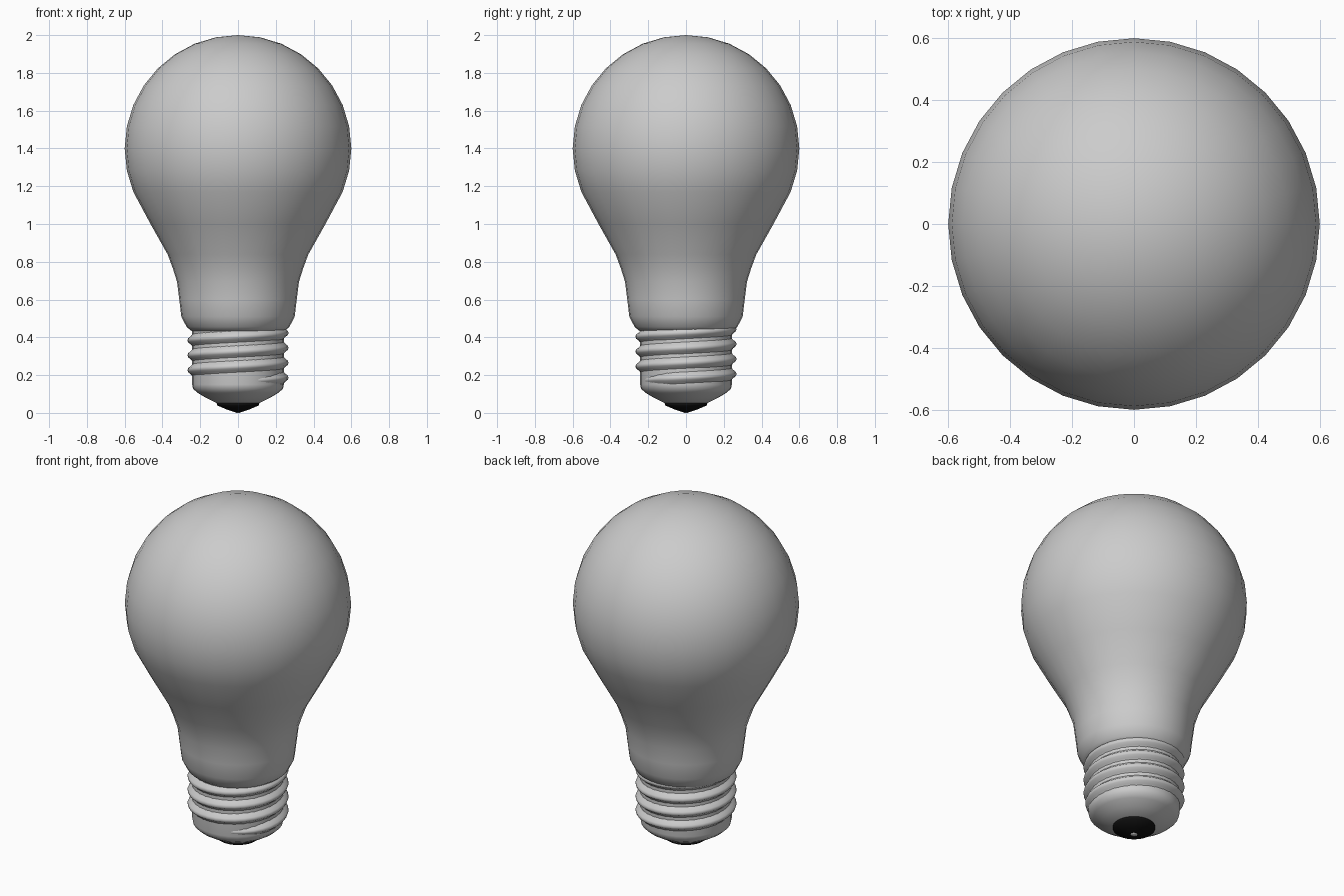
import bpy, bmesh, math

if "Cube" in bpy.data.objects:
    bpy.data.objects.remove(bpy.data.objects["Cube"])

def finish(name, bm, color=None):
    bmesh.ops.recalc_face_normals(bm, faces=bm.faces)
    me = bpy.data.meshes.new(name)
    bm.to_mesh(me)
    bm.free()
    for p in me.polygons:
        p.use_smooth = True
    ob = bpy.data.objects.new(name, me)
    bpy.context.collection.objects.link(ob)
    if color:
        mat = bpy.data.materials.new(name + "_material")
        mat.diffuse_color = color
        mat.use_nodes = True
        mat.node_tree.nodes["Principled BSDF"].inputs["Base Color"].default_value = mat.diffuse_color
        me.materials.append(mat)
    return ob

def lathe(name, profile, seg=32, color=None):
    """Revolve (radius, z) points about z; radius 0 becomes a pole."""
    bm = bmesh.new()
    rings = []
    for r, z in profile:
        if r == 0:
            rings.append([bm.verts.new((0, 0, z))] * seg)
        else:
            rings.append([bm.verts.new((r * math.cos(2 * math.pi * i / seg),
                                        r * math.sin(2 * math.pi * i / seg), z))
                          for i in range(seg)])
    for a, b in zip(rings, rings[1:]):
        for i in range(seg):
            j = (i + 1) % seg
            bm.faces.new(list(dict.fromkeys((a[i], a[j], b[j], b[i]))))
    return finish(name, bm, color)

# Glass envelope: round top running into a tapered neck
step = math.radians(11.25)
dome = [(0.6 * math.cos(k * step), 1.4 + 0.6 * math.sin(k * step)) for k in range(-2, 8)]
neck = [(0.225, 0.43), (0.245, 0.433), (0.272, 0.455), (0.30, 0.51), (0.311, 0.60),
        (0.323, 0.695), (0.345, 0.765), (0.372, 0.838), (0.463, 1.0)]
lathe("glass_bulb", neck + dome + [(0, 2.0)])

# Metal screw shell with rounded lower end
lathe("screw_base", [(0.09, 0.05), (0.11, 0.05), (0.17, 0.08), (0.215, 0.107), (0.238, 0.128),
                     (0.243, 0.15), (0.243, 0.28), (0.243, 0.44)])

# Black insulator and small grey contact
lathe("insulator", [(0, 0.052), (0.113, 0.052), (0.111, 0.04), (0.06, 0.018), (0.025, 0.006),
                    (0, 0.004)], color=(0.005, 0.005, 0.005, 1))
lathe("contact", [(0, 0.012), (0.022, 0.007), (0.014, 0.001), (0, 0)], seg=8)

# Helical thread, fading into the shell at both ends
section = [(0.0, -0.034), (0.010, -0.022), (0.024, -0.011), (0.028, 0.0),
           (0.024, 0.011), (0.010, 0.022), (0.0, 0.034)]
pitch, start, end, per_turn = 0.079, -790, 560, 32
n = round((end - start) / 360 * per_turn)
bm = bmesh.new()
prev = None
for i in range(n + 1):
    deg = start + (end - start) * i / n
    t = math.radians(deg)
    fade = max(0.0, min(1.0, (deg - start) / 50, (end - deg) / 25))
    zc = 0.345 + pitch * deg / 360
    row = []
    for h, dz in section:
        r = 0.240 + h * fade
        row.append(bm.verts.new((r * math.cos(t), r * math.sin(t), zc + dz * (0.3 + 0.7 * fade))))
    if prev:
        for k in range(len(row) - 1):
            bm.faces.new((prev[k], row[k], row[k + 1], prev[k + 1]))
    prev = row
finish("screw_thread", bm)
